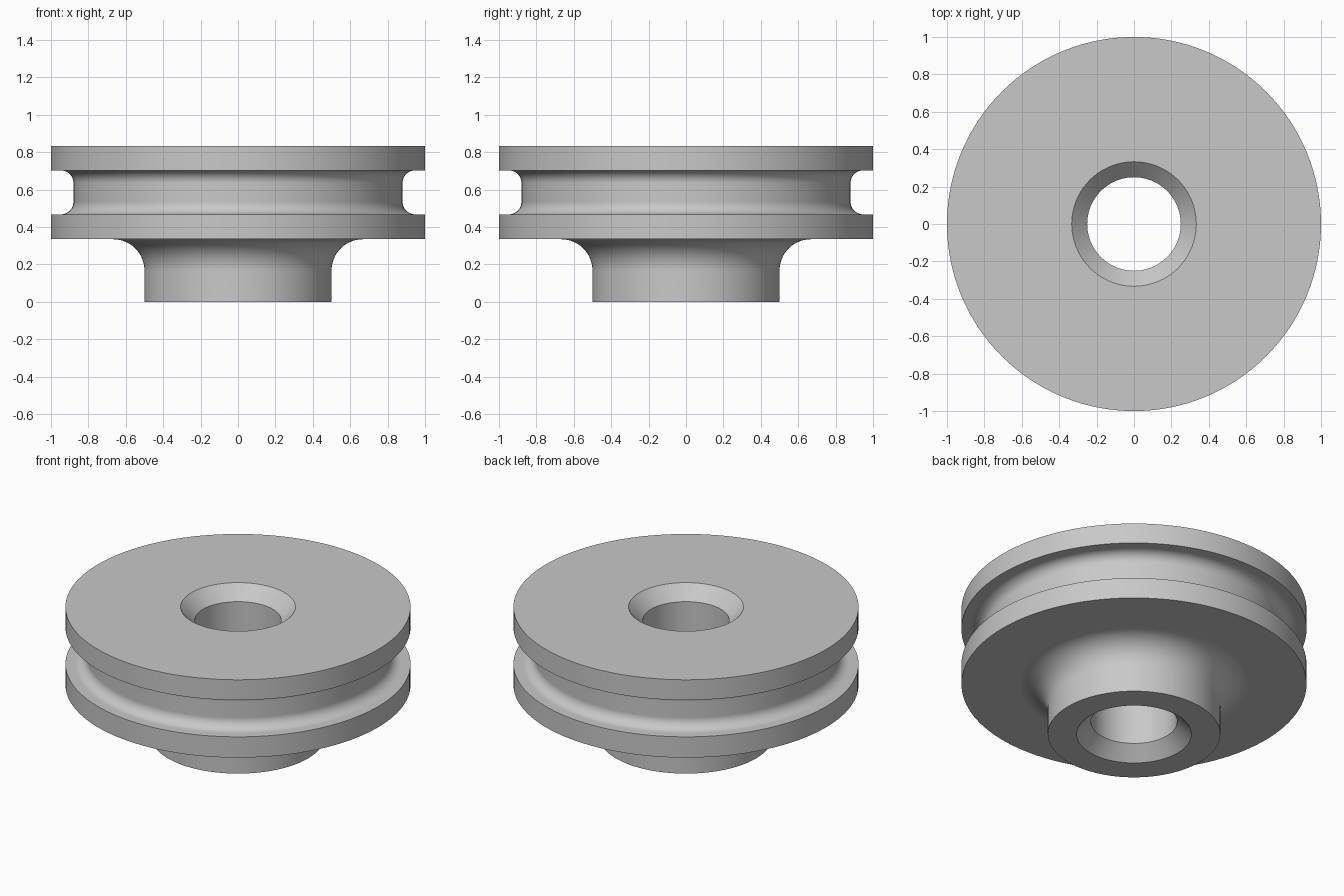
import bpy, bmesh
from math import sin, cos, pi, radians

cube = bpy.data.objects.get("Cube")
if cube:
    bpy.data.objects.remove(cube, do_unlink=True)

SEGMENTS = 128


def arc(r, z, radius, start, end, steps=12):
    """Points of a fillet around centre (r, z), angles in degrees."""
    angles = [radians(start + (end - start) * i / steps) for i in range(steps + 1)]
    return [(r + radius * cos(a), z + radius * sin(a)) for a in angles]


def lathe(name, profile, material):
    """Revolve a closed (radius, height) outline around z."""
    bm = bmesh.new()
    rings = []
    for i in range(SEGMENTS):
        a = 2 * pi * i / SEGMENTS
        rings.append([bm.verts.new((r * cos(a), r * sin(a), z)) for r, z in profile])
    n = len(profile)
    for i in range(SEGMENTS):
        here, there = rings[i], rings[(i + 1) % SEGMENTS]
        for j in range(n):
            k = (j + 1) % n
            bm.faces.new((here[j], there[j], there[k], here[k]))
    bmesh.ops.recalc_face_normals(bm, faces=bm.faces)
    mesh = bpy.data.meshes.new(name)
    bm.to_mesh(mesh)
    bm.free()
    mesh.materials.append(material)
    obj = bpy.data.objects.new(name, mesh)
    bpy.context.collection.objects.link(obj)
    bpy.ops.object.select_all(action='DESELECT')
    obj.select_set(True)
    bpy.context.view_layer.objects.active = obj
    bpy.ops.object.shade_smooth_by_angle(angle=radians(30))
    # Keep the flat rings flat next to the fillets
    weighted = obj.modifiers.new("flat_rings", 'WEIGHTED_NORMAL')
    weighted.keep_sharp = True
    return obj


grey = bpy.data.materials.new("plain_grey")
grey.use_nodes = True
colour = (0.58, 0.58, 0.58, 1)
grey.diffuse_color = colour
grey.node_tree.nodes["Principled BSDF"].inputs["Base Color"].default_value = colour

# Main dimensions
RIM, HUB, BORE, MOUTH, GROOVE = 1.0, 0.5, 0.25, 0.333, 0.88
BASE, LOW, HIGH, TOP = 0.335, 0.468, 0.703, 0.833
CHAMFER = MOUTH - BORE
HUB_FILLET, GROOVE_FILLET = 0.167, 0.067

outline = [(BORE, CHAMFER), (MOUTH, 0), (HUB, 0)]
# Hub flaring into the lower flange
outline += arc(HUB + HUB_FILLET, BASE - HUB_FILLET, HUB_FILLET, 180, 90, 16)
outline += [(RIM, BASE), (RIM, LOW)]
# Groove between the flanges
outline += arc(GROOVE + GROOVE_FILLET, LOW + GROOVE_FILLET, GROOVE_FILLET, 270, 180)
outline += arc(GROOVE + GROOVE_FILLET, HIGH - GROOVE_FILLET, GROOVE_FILLET, 180, 90)
# Upper flange and countersunk bore
outline += [(RIM, HIGH), (RIM, TOP), (MOUTH, TOP), (BORE, TOP - CHAMFER)]

lathe("grooved_pulley", outline, grey)
